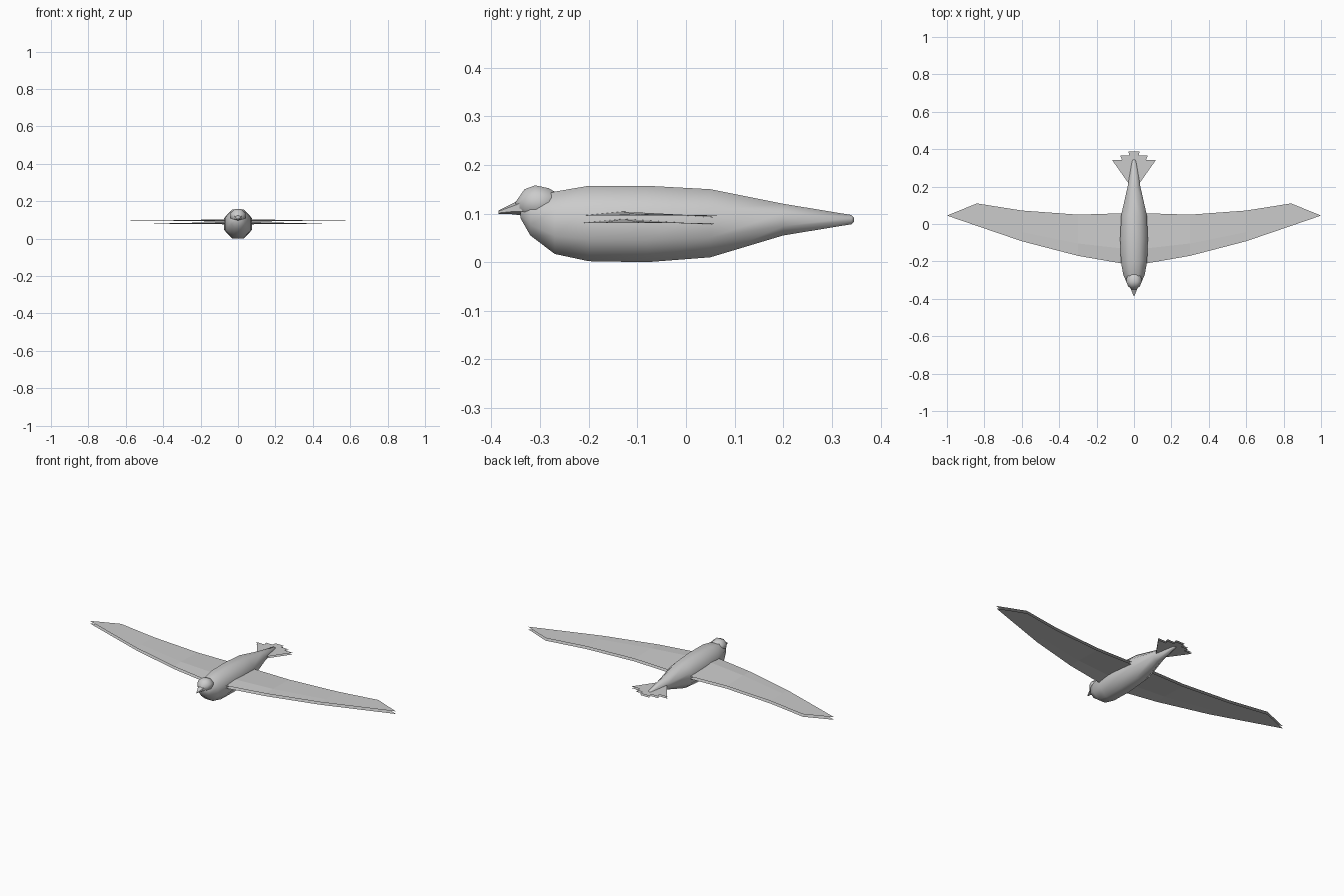
import bpy, bmesh, math

if "Cube" in bpy.data.objects:
    bpy.data.objects.remove(bpy.data.objects["Cube"])


def make(name, verts, faces, smooth=False, recalc=True):
    me = bpy.data.meshes.new(name)
    me.from_pydata(verts, [], faces)
    ob = bpy.data.objects.new(name, me)
    bpy.context.collection.objects.link(ob)
    if recalc:
        bm = bmesh.new()
        bm.from_mesh(me)
        bmesh.ops.recalc_face_normals(bm, faces=bm.faces)
        bm.to_mesh(me)
        bm.free()
    if smooth:
        bpy.ops.object.select_all(action='DESELECT')
        ob.select_set(True)
        bpy.context.view_layer.objects.active = ob
        bpy.ops.object.shade_smooth_by_angle(angle=math.radians(50))
    return ob


def loft(name, stations, n=8):
    """Skin rings along y; each station is (y, bottom z, top z, half width)."""
    verts, faces = [], []
    k = math.cos(math.pi / n)
    for y, lo, hi, w in stations:
        for i in range(n):
            a = 2 * math.pi * (i + 0.5) / n
            verts.append((w * math.cos(a) / k, y,
                          (lo + hi) / 2 + (hi - lo) / 2 * math.sin(a) / k))
    for s in range(len(stations) - 1):
        for i in range(n):
            j = (i + 1) % n
            faces.append((s * n + i, s * n + j, s * n + n + j, s * n + n + i))
    faces.append(tuple(range(n)))
    faces.append(tuple(range(len(verts) - n, len(verts))))
    return make(name, verts, faces, True)


# Body
loft("body", [
    (-0.34, 0.09, 0.115, 0.018), (-0.32, 0.055, 0.13, 0.036),
    (-0.27, 0.017, 0.145, 0.058), (-0.20, 0.002, 0.157, 0.070),
    (-0.08, 0.0, 0.157, 0.074), (0.05, 0.01, 0.15, 0.068),
    (0.20, 0.055, 0.12, 0.034), (0.34, 0.078, 0.097, 0.010),
    (0.345, 0.083, 0.092, 0.005)])

# Head
loft("head", [
    (-0.350, 0.108, 0.124, 0.012), (-0.332, 0.092, 0.150, 0.032),
    (-0.310, 0.088, 0.158, 0.041), (-0.282, 0.092, 0.152, 0.038),
    (-0.262, 0.108, 0.140, 0.018)])

# Beak
loft("beak", [(-0.335, 0.098, 0.130, 0.024), (-0.355, 0.100, 0.120, 0.014),
              (-0.385, 0.100, 0.106, 0.002)], 6)

# Wings: separate upper and lower sheets, arched near the body
# station = (x, leading y, trailing y, arch height)
WING = [(0.0, -0.215, 0.058, 0.009), (0.07, -0.21, 0.057, 0.008),
        (0.3, -0.17, 0.05, 0.003), (0.6, -0.092, 0.072, 0.0),
        (0.84, -0.01, 0.11, 0.0)]


def wing(name, side, z, up):
    verts, faces = [], []
    for x, lead, trail, arch in WING:
        mid = lead + (trail - lead) * 0.3
        verts += [(side * x, lead, z), (side * x, mid, z + arch),
                  (side * x, trail, z - arch * 0.5)]
    for s in range(len(WING) - 1):
        for c in range(2):
            a = s * 3 + c
            faces.append((a, a + 3, a + 4, a + 1))
    verts.append((side * 1.0, 0.045, z))
    t, e = len(verts) - 1, len(verts) - 4
    faces += [(e, t, e + 1), (e + 1, t, e + 2)]
    if (side > 0) != up:
        faces = [f[::-1] for f in faces]
    make(name, verts, faces, recalc=False)


for side, label in ((-1, "left"), (1, "right")):
    wing(label + "_wing_top", side, 0.096, True)
    wing(label + "_wing_underside", side, 0.081, False)

# Tail feathers: flat fan of five, upper and lower sheets
for i in range(-2, 3):
    end = (0.387, 0.365, 0.342)[abs(i)]
    cx, root = i * 0.044, i * 0.008
    for z, label, up in ((0.093, "top", True), (0.083, "underside", False)):
        quad = [(root - 0.008, 0.21, z), (root + 0.008, 0.21, z),
                (cx + 0.029, end, z), (cx - 0.029, end, z)]
        make(f"tail_feather_{i + 3}_{label}", quad,
             [(0, 1, 2, 3) if up else (3, 2, 1, 0)], recalc=False)
